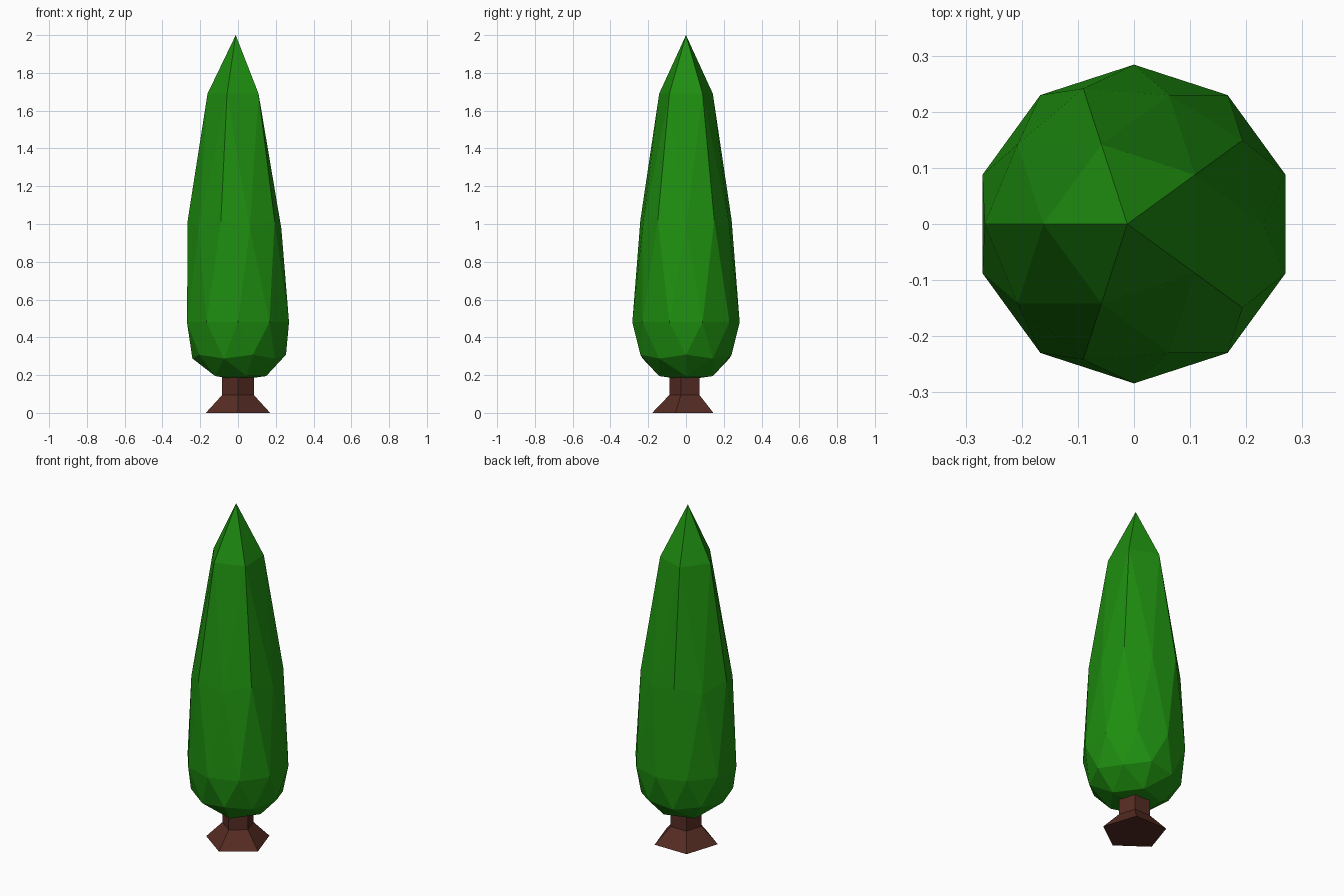
import bpy, bmesh
from math import pi, sin, cos
from mathutils import Matrix

if "Cube" in bpy.data.objects:
    bpy.data.objects.remove(bpy.data.objects["Cube"])


def finish(name, bm, color):
    bmesh.ops.recalc_face_normals(bm, faces=bm.faces[:])
    mesh = bpy.data.meshes.new(name)
    bm.to_mesh(mesh)
    bm.free()
    mat = bpy.data.materials.new(name + "_colour")
    mat.diffuse_color = color
    mat.use_nodes = True
    mat.node_tree.nodes["Principled BSDF"].inputs["Base Color"].default_value = mat.diffuse_color
    mesh.materials.append(mat)
    obj = bpy.data.objects.new(name, mesh)
    bpy.context.collection.objects.link(obj)
    return obj


# Foliage: low-poly icosphere whose rings are stretched into a tall teardrop
ring_heights = {1.0: 2.0, 0.851: 1.69, 0.526: 0.975, 0.447: 1.02, 0.0: 0.48,
                -0.447: 0.308, -0.526: 0.288, -0.851: 0.195, -1.0: 0.175}
bm = bmesh.new()
bmesh.ops.create_icosphere(bm, subdivisions=2, radius=1.0,
                           matrix=Matrix.Rotation(pi, 4, 'Z'))
for v in bm.verts:
    ring = min(ring_heights, key=lambda z: abs(z - v.co.z))
    lean = -0.012 if ring > 0.1 else 0.0
    v.co = (v.co.x * 0.284 + lean, v.co.y * 0.284, ring_heights[ring])
finish("foliage", bm, (0.013, 0.27, 0.005, 1))

# Trunk: five-sided stem flaring out to a wide foot
bm = bmesh.new()
rings = []
for r, z in [(0.179, 0.0), (0.088, 0.095), (0.088, 0.21)]:
    rings.append([bm.verts.new((r * cos(a), r * sin(a), z))
                  for a in (-pi / 2 + i * 2 * pi / 5 for i in range(5))])
for low, high in zip(rings, rings[1:]):
    for i in range(5):
        j = (i + 1) % 5
        bm.faces.new((low[i], low[j], high[j], high[i]))
bm.faces.new(rings[0][::-1])
bm.faces.new(rings[-1])
finish("trunk", bm, (0.093, 0.025, 0.017, 1))
